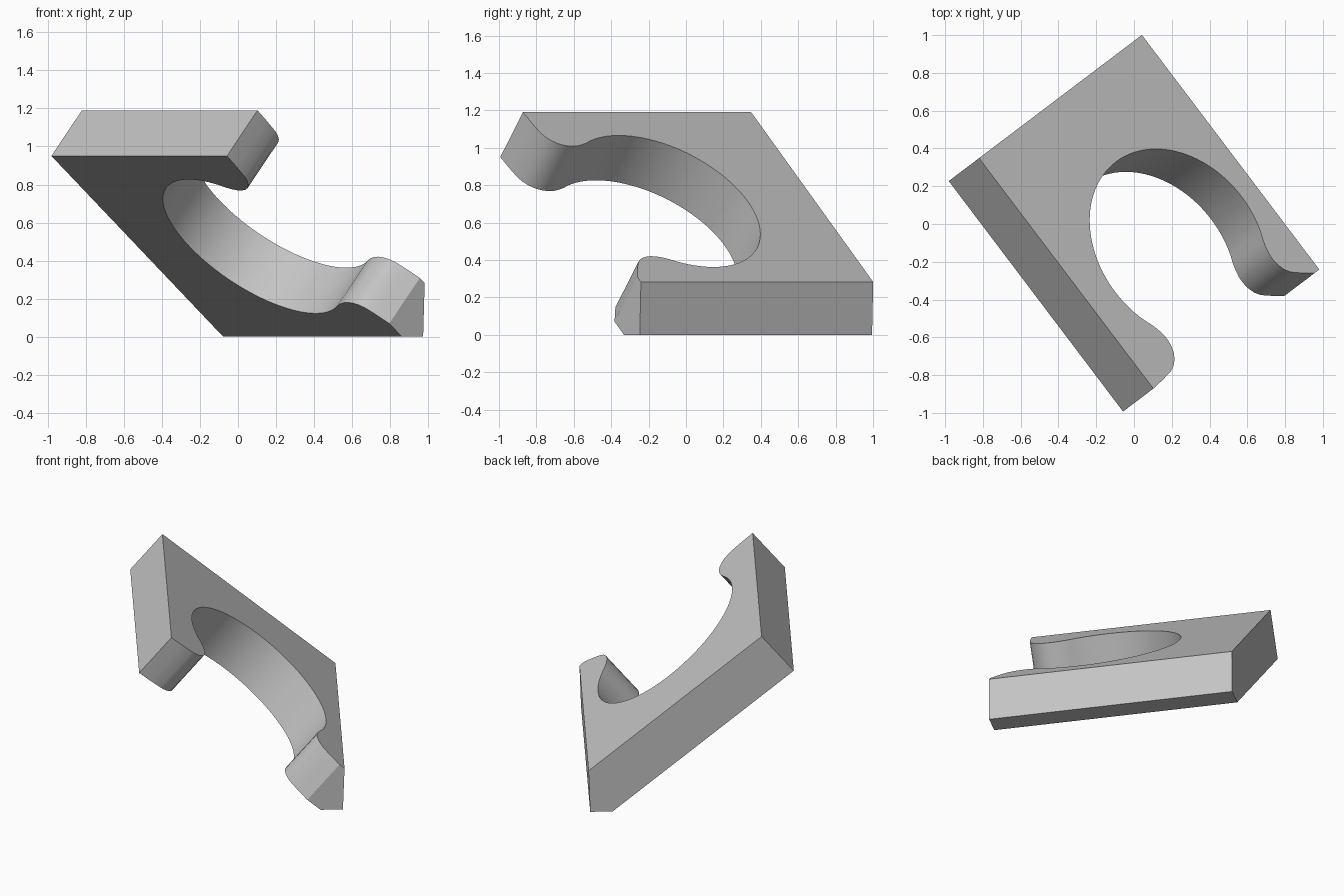
import bpy, bmesh, math
from mathutils import Vector

if "Cube" in bpy.data.objects:
    bpy.data.objects.remove(bpy.data.objects["Cube"])

# Tilted frame: across = along the top edge, down = down the slope, normal = out of the face
TILT, YAW = math.radians(40), math.radians(37.1)
ahead = Vector((math.cos(YAW), math.sin(YAW), 0))
across = Vector((math.sin(YAW), -math.cos(YAW), 0))
up = Vector((0, 0, 1))
down = ahead * math.cos(TILT) - up * math.sin(TILT)
normal = ahead * math.sin(TILT) + up * math.cos(TILT)
origin = ahead * -0.444 + up * 1.19
THICK, LEFT_EDGE = 0.313, -0.773

# Round seat and the lips on the arms: (distance from middle line, position across)
MID, SEAT_T, RADIUS = 0.74, 0.227, 0.547
lip = [(0.484, 0.48), (0.469, 0.52), (0.459, 0.56), (0.457, 0.595), (0.463, 0.635),
       (0.478, 0.672), (0.503, 0.703), (0.535, 0.726)]
upper_tip = [(0.57, 0.739), (0.65, 0.75), (0.74, 0.757)]
lower_tip = [(0.57, 0.748), (0.63, 0.784)]

end = math.asin((0.44 - SEAT_T) / RADIUS)
steps = 64
seat = []
for i in range(steps + 1):
    a = end - (math.pi + 2 * end) * i / steps
    a = math.pi - end + (math.pi + 2 * end) * i / steps
    seat.append((MID + RADIUS * math.cos(a), SEAT_T + RADIUS * math.sin(a)))

# Closed outline of the clip, upper arm first
outline = [(0, LEFT_EDGE)]
outline += [(MID - d, t) for d, t in reversed(lip + upper_tip)]
outline += seat
outline += [(MID + d, t) for d, t in lip + lower_tip]
outline += [(1.8, 0.784), (1.8, LEFT_EDGE)]

bm = bmesh.new()
face = bm.faces.new([bm.verts.new(origin + down * s + across * t) for s, t in outline])
extruded = bmesh.ops.extrude_face_region(bm, geom=[face], use_keep_orig=True)
moved = [v for v in extruded["geom"] if isinstance(v, bmesh.types.BMVert)]
bmesh.ops.translate(bm, verts=moved, vec=-normal * THICK)


def trim(point, direction):
    """Cut away what lies beyond a plane and close the cut."""
    geom = bm.verts[:] + bm.edges[:] + bm.faces[:]
    cut = bmesh.ops.bisect_plane(bm, geom=geom, plane_co=point, plane_no=direction,
                                 clear_outer=True)
    edges = [e for e in cut["geom_cut"] if isinstance(e, bmesh.types.BMEdge)]
    bmesh.ops.contextual_create(bm, geom=edges)


# Upright end and flat foot
trim(ahead * 0.637 + up * 0.28, (ahead - up * 0.036).normalized())
trim(Vector((0, 0, 0)), -up)
bmesh.ops.recalc_face_normals(bm, faces=bm.faces[:])

mesh = bpy.data.meshes.new("clip_body")
bm.to_mesh(mesh)
bm.free()
clip = bpy.data.objects.new("clip_body", mesh)
bpy.context.collection.objects.link(clip)

# Plain grey
grey = bpy.data.materials.new("plain_grey")
grey.use_nodes = True
colour = (0.55, 0.55, 0.55, 1)
grey.diffuse_color = colour
grey.node_tree.nodes["Principled BSDF"].inputs["Base Color"].default_value = colour
mesh.materials.append(grey)

bpy.context.view_layer.objects.active = clip
clip.select_set(True)
bpy.ops.object.shade_smooth_by_angle(angle=math.radians(30))
